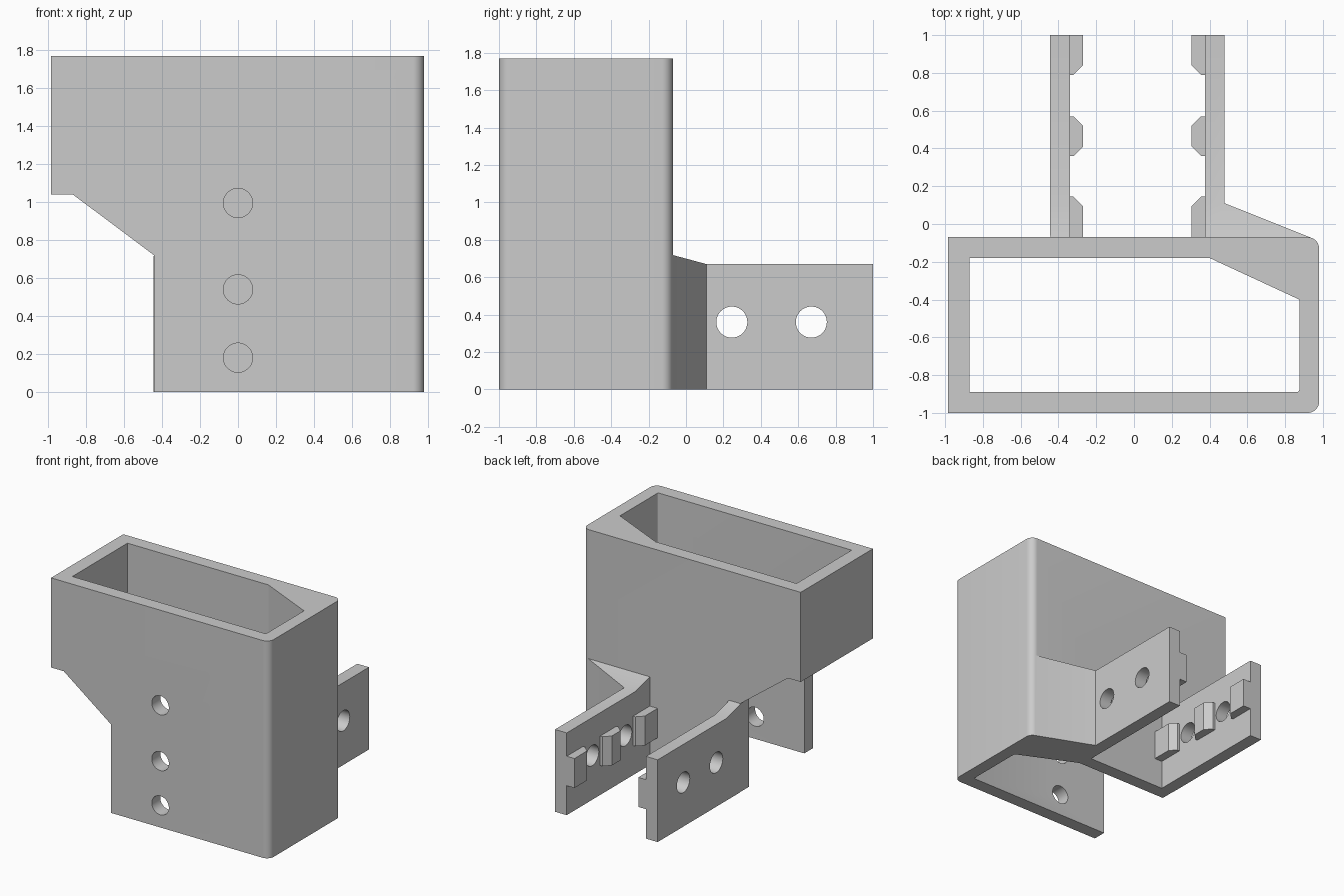
import bpy, bmesh, math
from mathutils import Matrix

if "Cube" in bpy.data.objects:
    bpy.data.objects.remove(bpy.data.objects["Cube"])

grey = bpy.data.materials.new("plain_grey")
grey.diffuse_color = (0.6, 0.6, 0.6, 1)
grey.use_nodes = True
grey.node_tree.nodes["Principled BSDF"].inputs["Base Color"].default_value = grey.diffuse_color


def prism(name, pts, lo, hi, axis="z"):
    """Extrude a closed profile: axis z takes (x, y), axis y takes (x, z), axis x takes (y, z)."""
    place = {"z": lambda a, b, h: (a, b, h),
             "y": lambda a, b, h: (a, h, b),
             "x": lambda a, b, h: (h, a, b)}[axis]
    bm = bmesh.new()
    low = [bm.verts.new(place(a, b, lo)) for a, b in pts]
    high = [bm.verts.new(place(a, b, hi)) for a, b in pts]
    bm.faces.new(low)
    bm.faces.new(high)
    for i in range(len(pts)):
        j = (i + 1) % len(pts)
        bm.faces.new((low[i], low[j], high[j], high[i]))
    bmesh.ops.recalc_face_normals(bm, faces=bm.faces)
    mesh = bpy.data.meshes.new(name)
    bm.to_mesh(mesh)
    bm.free()
    mesh.materials.append(grey)
    obj = bpy.data.objects.new(name, mesh)
    bpy.context.collection.objects.link(obj)
    return obj


def arc(cx, cy, r, start, end, n):
    return [(cx + r * math.cos(math.radians(start + (end - start) * i / n)),
             cy + r * math.sin(math.radians(start + (end - start) * i / n))) for i in range(n + 1)]


def circle(cx, cy, r, n=40):
    return arc(cx, cy, r, 0, 360, n)[:-1]


def combine(obj, tool, operation):
    mod = obj.modifiers.new(operation.lower(), "BOOLEAN")
    mod.operation = operation
    mod.solver = "EXACT"
    mod.object = tool
    bpy.context.view_layer.objects.active = obj
    bpy.ops.object.modifier_apply(modifier=mod.name)
    bpy.data.objects.remove(tool, do_unlink=True)


def cut(obj, tool):
    tool.hide_render = True
    combine(obj, tool, "DIFFERENCE")


# Socket: upright tube with two rounded corners on the right
outer = ([(-0.985, -0.07), (-0.985, -1)] + arc(0.92, -0.94, 0.06, -90, 0, 10)
         + arc(0.92, -0.13, 0.06, 0, 90, 10))
socket = prism("socket", outer, 0, 1.77)

# Mounting plates, the right one with a gusset that runs into the socket corner
TOP = 0.67
left = prism("left_plate", [(-0.445, -0.12), (-0.34, -0.12), (-0.34, 1), (-0.445, 1)], 0, 1)
right = prism("right_plate", [(0.375, -0.12), (0.92, -0.12), (0.943, -0.075),
                              (0.48, 0.11), (0.48, 1), (0.375, 1)], 0, 1)
for plate in (left, right):
    # Top trimmed flat, then rising towards the socket
    cut(plate, prism("top_trim", [(1.2, TOP), (0.11, TOP), (-0.3, TOP + 0.11),
                                  (-0.3, 1.2), (1.2, 1.2)], -1.2, 1.2, "x"))
    # Bolt holes
    for y in (0.245, 0.67):
        cut(plate, prism("bolt_hole", circle(y, 0.36, 0.083), -1.2, 1.2, "x"))
    combine(socket, plate, "UNION")

# Inside of the socket, with one thick slanted corner
cut(socket, prism("socket_hollow", [(-0.87, -0.89)] + arc(0.863, -0.878, 0.012, -90, 0, 4)
                  + [(0.875, -0.4), (0.4, -0.18), (-0.87, -0.18)], -0.2, 2))
# Lower left cutaway
cut(socket, prism("corner_cutaway", [(-1.2, -0.2), (-0.443, -0.2), (-0.443, 0.72),
                                     (-0.87, 1.04), (-1.2, 1.04)], -1.2, -0.06, "y"))
# Screw holes in the front wall
for z in (0.18, 0.54, 0.995):
    cut(socket, prism("screw_hole", circle(0, z, 0.077), -1.2, -0.7, "y"))

# Chamfered locating teeth on the inner faces of the plates
for side, face, sign in (("left", -0.34, 1), ("right", 0.375, -1)):
    for i, (y0, y1) in enumerate(((-0.07, 0.145), (0.36, 0.57), (0.79, 1.0))):
        a, b = face + sign * 0.02, face + sign * 0.07
        slope0 = 0.0 if i == 0 else 0.05
        slope1 = 0.0 if i == 2 else 0.05
        prism(f"{side}_tooth_{i + 1}", [(face, y0), (a, y0), (b, y0 + slope0),
                                        (b, y1 - slope1), (a, y1), (face, y1)], 0.24, 0.48)

socket.name = "socket_with_plates"
for obj in bpy.data.objects:
    bpy.ops.object.select_all(action="DESELECT")
    obj.select_set(True)
    bpy.context.view_layer.objects.active = obj
    bpy.ops.object.shade_smooth_by_angle(angle=math.radians(20))
